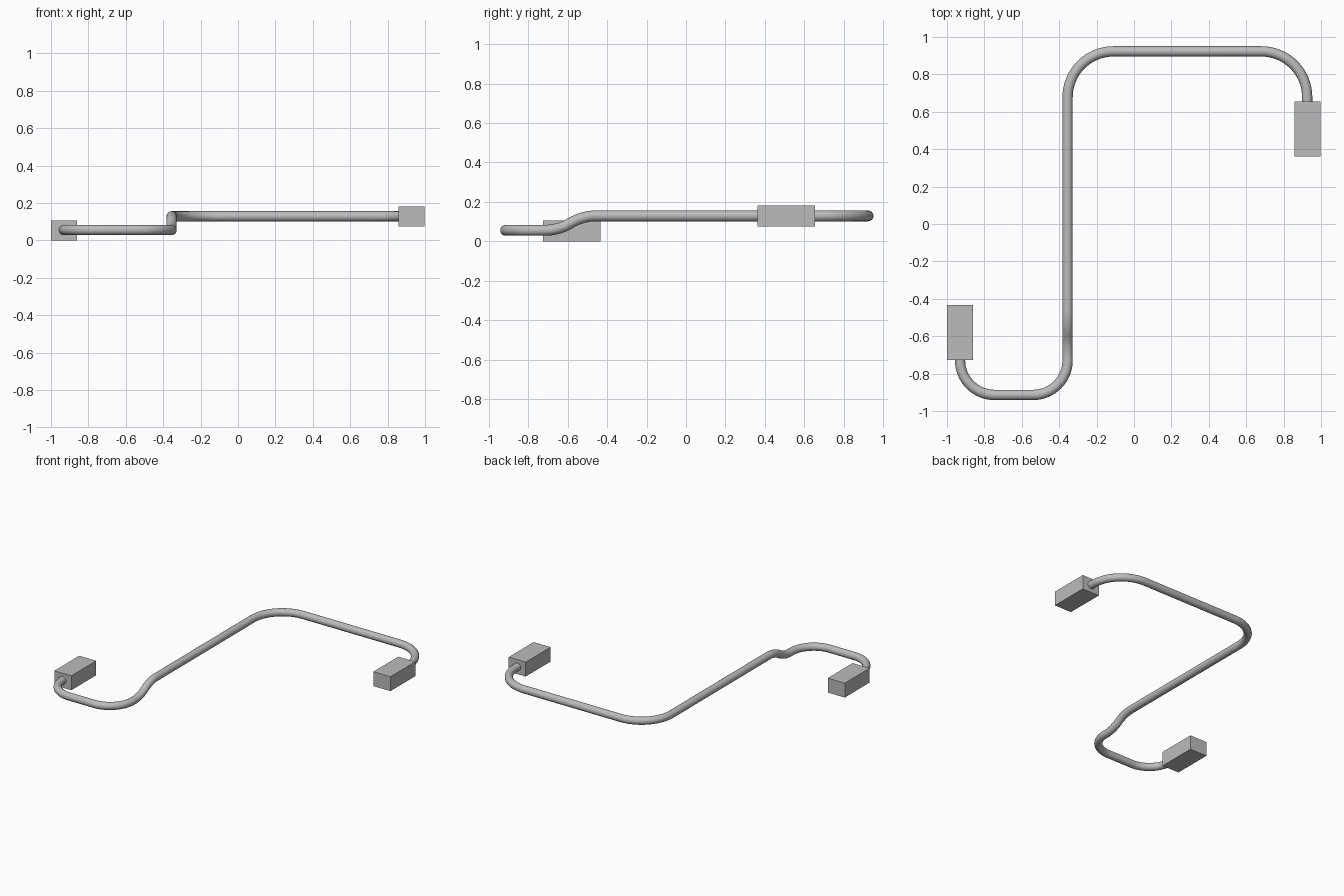
import bpy
import math
from mathutils import Vector

cube = bpy.data.objects.get("Cube")
if cube:
    bpy.data.objects.remove(cube, do_unlink=True)

# Single grey material
grey = bpy.data.materials.new("plain grey")
grey.use_nodes = True
grey.diffuse_color = (0.5, 0.5, 0.5, 1)
grey.node_tree.nodes["Principled BSDF"].inputs["Base Color"].default_value = (0.5, 0.5, 0.5, 1)


def fillet(prev, corner, nxt, radius, steps):
    """Points on the arc that rounds a corner of the path."""
    a, b = (prev - corner).normalized(), (nxt - corner).normalized()
    half = a.angle(b) / 2
    centre = corner + (a + b).normalized() * (radius / math.sin(half))
    start = corner + a * (radius / math.tan(half)) - centre
    end = corner + b * (radius / math.tan(half)) - centre
    return [centre + start.slerp(end, i / steps) * radius / start.slerp(end, i / steps).length
            for i in range(steps + 1)]


def box(name, centre, size):
    bpy.ops.mesh.primitive_cube_add(size=1, location=centre)
    obj = bpy.context.object
    obj.name = name
    obj.scale = size
    bpy.ops.object.transform_apply(location=False, rotation=False, scale=True)
    obj.data.materials.append(grey)


LOW, HIGH = 0.056, 0.129   # heights of the two pipe levels
BLOCK = (0.14, 0.292, 0.107)

# End blocks
box("left_end_block", (0.928, 0.508, HIGH - 0.001), BLOCK)
box("right_end_block", (-0.93, -0.58, 0.0535), BLOCK)

# Pipe path: corner position and bend radius
path = [
    ((-0.93, -0.70, LOW), 0),
    ((-0.93, -0.914, LOW), 0.185),
    ((-0.355, -0.914, LOW), 0.185),
    ((-0.355, -0.649, LOW), 0.25),
    ((-0.355, -0.522, HIGH), 0.25),
    ((-0.355, 0.923, HIGH), 0.245),
    ((0.926, 0.923, HIGH), 0.245),
    ((0.926, 0.63, HIGH), 0),
]
corners = [Vector(p) for p, _ in path]
points = [corners[0]]
for i in range(1, len(path) - 1):
    points += fillet(corners[i - 1], corners[i], corners[i + 1], path[i][1], 16)
points.append(corners[-1])

# Bent pipe swept along the path
curve = bpy.data.curves.new("bent_pipe", "CURVE")
curve.dimensions = "3D"
curve.bevel_depth = 0.0275
curve.bevel_resolution = 6
curve.use_fill_caps = True
spline = curve.splines.new("POLY")
spline.points.add(len(points) - 1)
for sp, p in zip(spline.points, points):
    sp.co = (*p, 1)
pipe = bpy.data.objects.new("bent_pipe", curve)
bpy.context.collection.objects.link(pipe)
curve.materials.append(grey)

bpy.ops.object.select_all(action="DESELECT")
pipe.select_set(True)
bpy.context.view_layer.objects.active = pipe
bpy.ops.object.convert(target="MESH")
bpy.ops.object.shade_smooth_by_angle(angle=math.radians(40))
